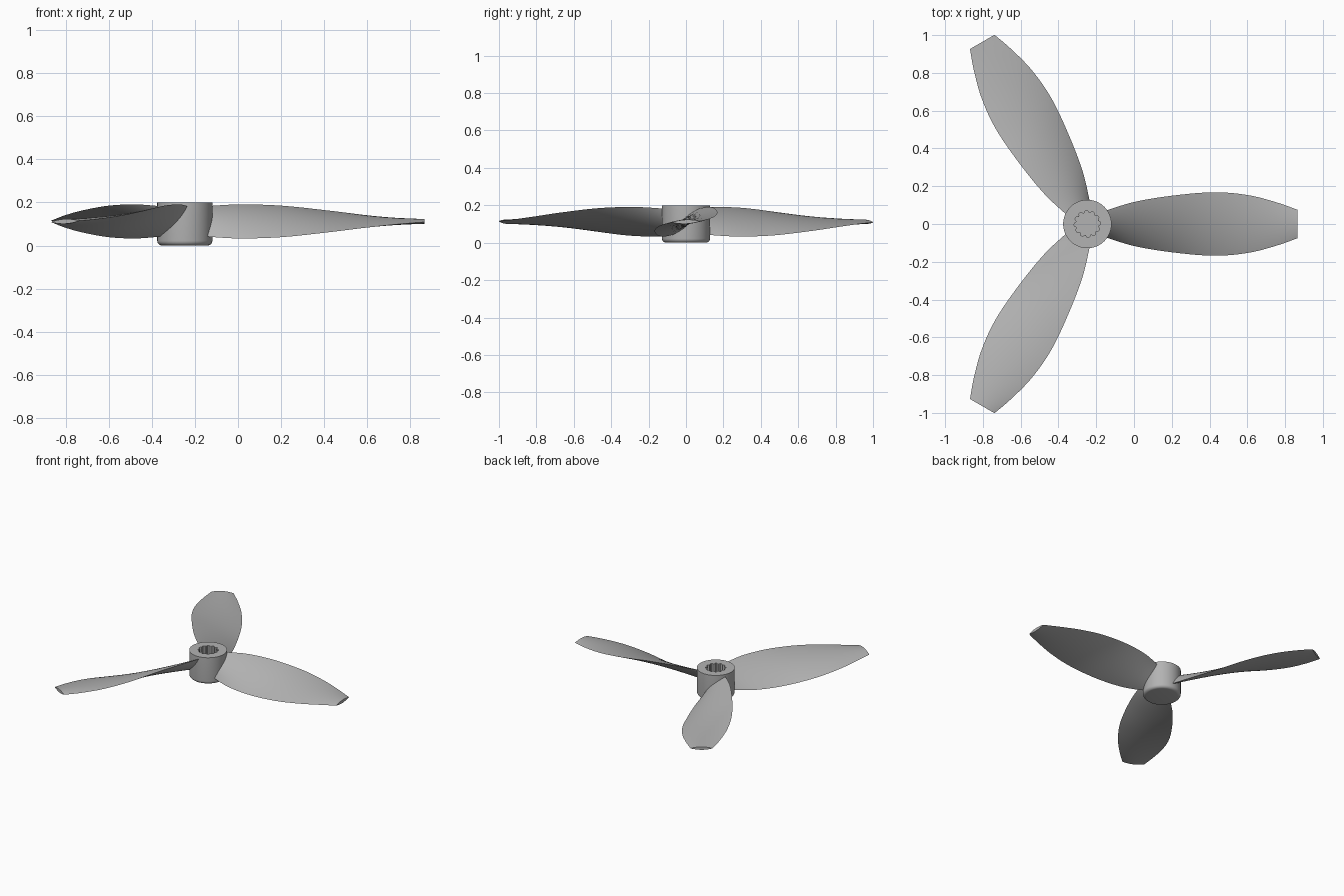
import bpy, bmesh, math
from mathutils import Matrix

if "Cube" in bpy.data.objects:
    bpy.data.objects.remove(bpy.data.objects["Cube"])

HUB_X = -0.247      # hub axis
MID_Z = 0.112       # height of the blade axis

grey = bpy.data.materials.new("grey")
grey.diffuse_color = (0.45, 0.45, 0.45, 1)
grey.use_nodes = True
grey.node_tree.nodes["Principled BSDF"].inputs["Base Color"].default_value = grey.diffuse_color


def finish(name, bm, angle):
    bmesh.ops.recalc_face_normals(bm, faces=bm.faces)
    mesh = bpy.data.meshes.new(name)
    bm.to_mesh(mesh)
    bm.free()
    mesh.materials.append(grey)
    obj = bpy.data.objects.new(name, mesh)
    bpy.context.collection.objects.link(obj)
    bpy.ops.object.select_all(action='DESELECT')
    obj.select_set(True)
    bpy.context.view_layer.objects.active = obj
    bpy.ops.object.shade_smooth_by_angle(angle=math.radians(angle))
    return obj


def loft(name, rings, angle):
    """Join equal closed rings of points with quads and cap both ends."""
    bm = bmesh.new()
    loops = [[bm.verts.new(p) for p in ring] for ring in rings]
    n = len(rings[0])
    for a, b in zip(loops, loops[1:]):
        for i in range(n):
            j = (i + 1) % n
            bm.faces.new((a[i], a[j], b[j], b[i]))
    bm.faces.new(loops[0])
    bm.faces.new(loops[-1])
    return finish(name, bm, angle)


# Hub: rounded bottom, straight wall, flat top and a blind toothed socket
SEG = 96
R, FILLET, TOP, FLOOR = 0.128, 0.022, 0.2, 0.05


def circle(radius, z):
    return [(radius * math.cos(math.tau * i / SEG),
             radius * math.sin(math.tau * i / SEG), z) for i in range(SEG)]


def socket(z):
    # twelve teeth, eight points each
    shape = (0.070, 0.070, 0.070, 0.067, 0.060, 0.059, 0.060, 0.067)
    return [(shape[i % 8] * math.cos(math.tau * i / SEG),
             shape[i % 8] * math.sin(math.tau * i / SEG), z) for i in range(SEG)]


rings = []
for k in range(7):
    a = math.pi / 2 * k / 6
    rings.append(circle(R - FILLET + FILLET * math.sin(a), FILLET - FILLET * math.cos(a)))
rings += [circle(R, TOP), socket(TOP), socket(FLOOR)]
hub = loft("hub", rings, 30)
hub.location.x = HUB_X

# Blade stations: radius, half width, half rise, half thickness
STATIONS = [
    (0.095, 0.070, 0.070, 0.020),
    (0.25, 0.117, 0.079, 0.020),
    (0.45, 0.150, 0.073, 0.019),
    (0.67, 0.168, 0.050, 0.017),
    (0.85, 0.153, 0.028, 0.015),
    (1.00, 0.115, 0.012, 0.013),
    (1.113, 0.075, 0.003, 0.011),
]


def spline(points, steps):
    """Smooth curve through the stations."""
    ext = [points[0]] + points + [points[-1]]
    out = []
    for k in range(len(points) - 1):
        p0, p1, p2, p3 = ext[k:k + 4]
        for s in range(steps):
            t = s / steps
            out.append([0.5 * (2 * b + (c - a) * t + (2 * a - 5 * b + 4 * c - d) * t * t
                               + (3 * b - a - 3 * c + d) * t ** 3)
                        for a, b, c, d in zip(p0, p1, p2, p3)])
    return out + [list(points[-1])]


def section(r, width, rise, thick, n=14):
    """Lens-shaped section, pitched so that its +y edge is high."""
    pitch = math.atan2(rise, width)
    half = math.hypot(width, rise)
    ring = []
    for i in range(2 * n):
        a = math.pi * i / n
        c = half * math.cos(a)
        s = math.sin(a)
        h = thick * s * abs(s)
        ring.append((r, c * math.cos(pitch) - h * math.sin(pitch),
                     c * math.sin(pitch) + h * math.cos(pitch)))
    return ring


# Three blades around the hub
for k in range(3):
    blade = loft(f"blade_{k + 1}", [section(*s) for s in spline(STATIONS, 6)], 25)
    blade.matrix_world = (Matrix.Translation((HUB_X, 0, MID_Z))
                          @ Matrix.Rotation(math.tau * k / 3, 4, 'Z'))
